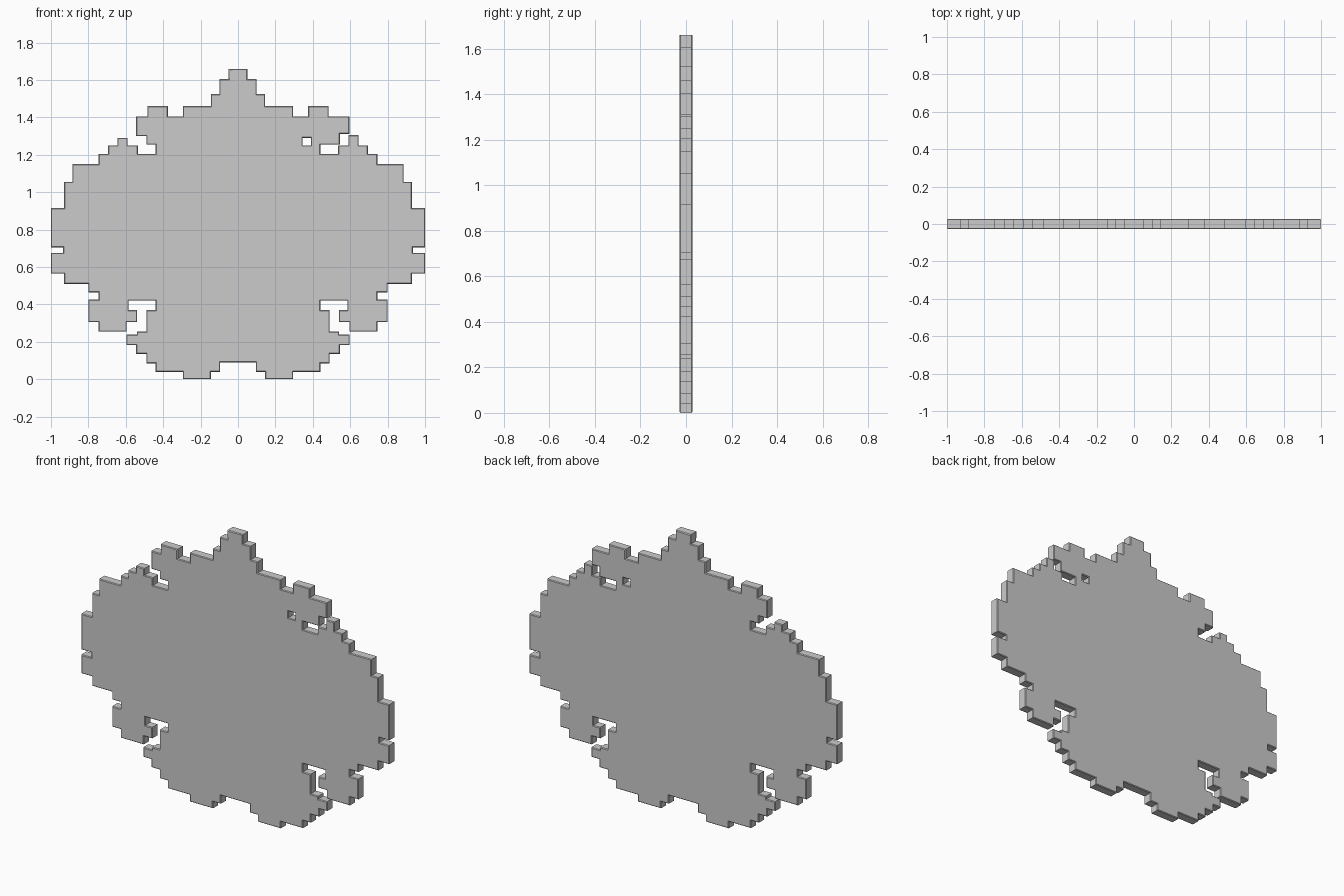
import bpy
import math

if "Cube" in bpy.data.objects:
    bpy.data.objects.remove(bpy.data.objects["Cube"])

HALF_THICKNESS = 0.0275
EDGE = 0.004


def steps(values):
    """Stair-step path: values alternate x, z; each value moves one axis."""
    pts = [(values[0], values[1])]
    for i, v in enumerate(values[2:]):
        x, z = pts[-1]
        pts.append((v, z) if i % 2 == 0 else (x, v))
    return pts


# Stepped edge from the crown down, shared by both sides
crown = [0.05, 1.66, 0.05, 1.605, 0.10, 1.525, 0.145, 1.46, 0.295, 1.405,
         0.375, 1.46, 0.485, 1.405]
# Upper tab and slit differ a little per side
slit_right = [0.595, 1.312, 0.545, 1.255, 0.44, 1.205, 0.535, 1.25, 0.59, 1.305]
slit_left = [0.545, 1.30, 0.49, 1.255, 0.44, 1.205, 0.535, 1.25, 0.59, 1.29]
# Broad flank, lower lobe, hooked slot and stepped base
flank = [0.645, 1.25, 0.695, 1.205, 0.745, 1.15, 0.885, 1.055, 0.93, 0.915,
         1.0, 0.705, 0.935, 0.675, 1.0, 0.565, 0.93, 0.51, 0.80, 0.465,
         0.745, 0.425, 0.80, 0.305, 0.745, 0.255]
slot = [0.595, 0.305, 0.54, 0.37, 0.585, 0.42, 0.44, 0.37, 0.49, 0.255,
        0.54, 0.238]
base = [0.597, 0.182, 0.545, 0.135, 0.49, 0.085, 0.44, 0.04, 0.295, 0.0,
        0.145, 0.04, 0.095, 0.09]

right = steps(crown + slit_right + flank + slot + base)
left = [(-x, z) for x, z in steps(crown + slit_left + flank + slot + base)]
outline = right + left[::-1]
hole = [(0.345, 1.25), (0.345, 1.29), (0.39, 1.29), (0.39, 1.25)]

# Flat plate with a slightly softened rim
curve = bpy.data.curves.new("stepped_plate", "CURVE")
curve.dimensions = "2D"
curve.fill_mode = "BOTH"
curve.extrude = HALF_THICKNESS - EDGE
curve.bevel_depth = EDGE
curve.bevel_resolution = 0
curve.offset = -EDGE
for loop in (outline, hole):
    spline = curve.splines.new("POLY")
    spline.points.add(len(loop) - 1)
    for point, (x, z) in zip(spline.points, loop):
        point.co = (x, z, 0, 1)
    spline.use_cyclic_u = True
    spline.use_smooth = False

plate = bpy.data.objects.new("stepped_plate", curve)
plate.rotation_euler.x = math.radians(90)
bpy.context.collection.objects.link(plate)

# Turn the profile into a mesh
bpy.context.view_layer.objects.active = plate
plate.select_set(True)
bpy.ops.object.convert(target="MESH")
bpy.ops.object.transform_apply(location=False, rotation=True, scale=False)
